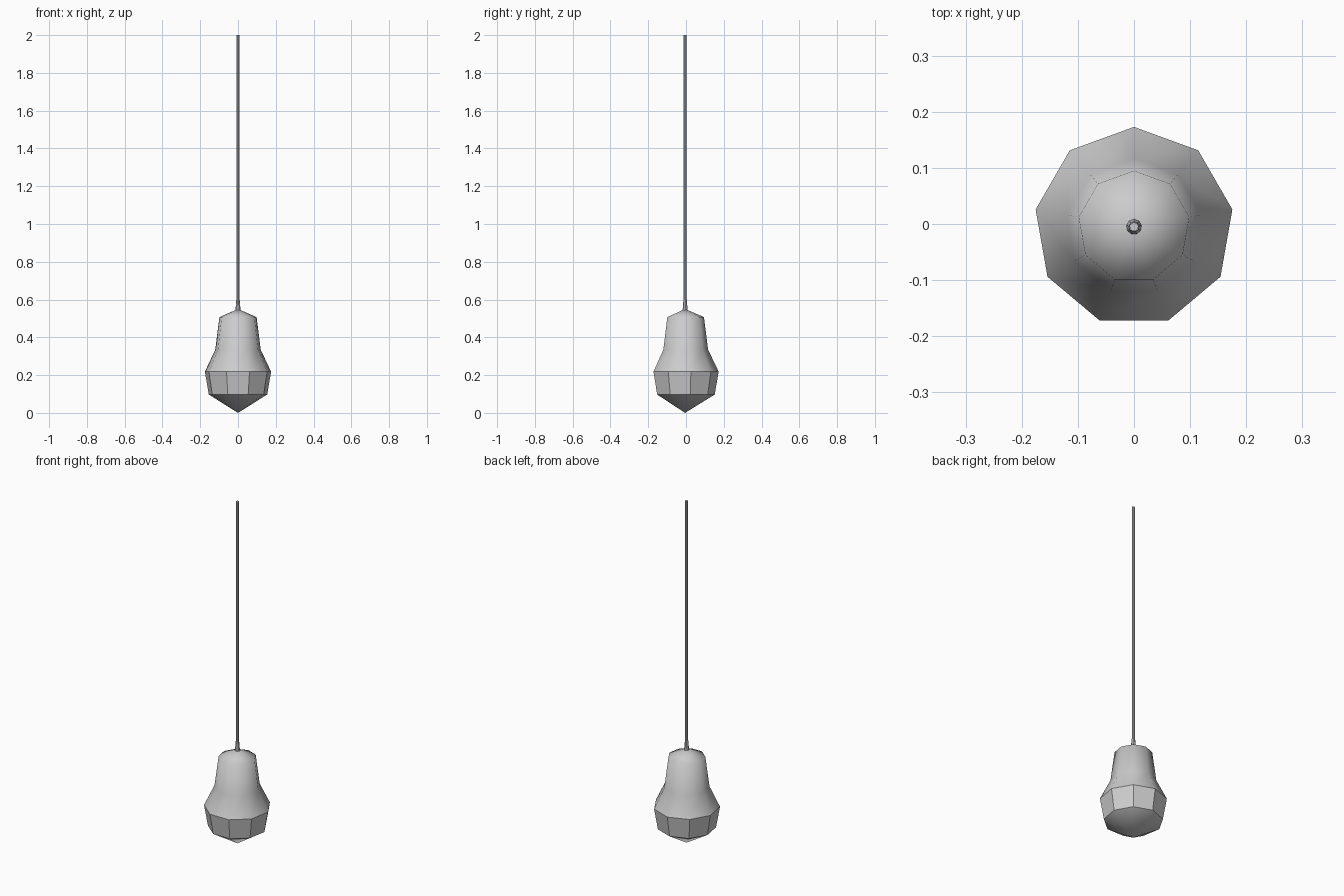
import bpy, bmesh, math

if "Cube" in bpy.data.objects:
    bpy.data.objects.remove(bpy.data.objects["Cube"])

CENTRE_Y = -0.005  # nine-sided outline is centred by its bounds


def revolve(name, profile, sides, flat_bands=(), smooth=True):
    """Turn (radius, z) points around the lamp axis; radius 0 gives a tip."""
    bm = bmesh.new()
    rings = []
    for r, z in profile:
        if r == 0:
            rings.append([bm.verts.new((0, CENTRE_Y, z))] * sides)
        else:
            angles = [math.pi / 2 + math.tau * i / sides for i in range(sides)]
            rings.append([bm.verts.new((r * math.cos(a), CENTRE_Y + r * math.sin(a), z))
                          for a in angles])
    for band, (low, high) in enumerate(zip(rings, rings[1:])):
        for i in range(sides):
            j = (i + 1) % sides
            corners = list(dict.fromkeys((low[i], low[j], high[j], high[i])))
            face = bm.faces.new(corners)
            face.smooth = smooth and band not in flat_bands
    # keep a hard edge wherever a flat facet meets its neighbours
    for e in bm.edges:
        if any(not f.smooth for f in e.link_faces):
            e.smooth = False
    bmesh.ops.recalc_face_normals(bm, faces=bm.faces)
    mesh = bpy.data.meshes.new(name)
    bm.to_mesh(mesh)
    bm.free()
    obj = bpy.data.objects.new(name, mesh)
    bpy.context.collection.objects.link(obj)
    return obj


# Bell-shaped body: pointed base, faceted band, smooth flared shade and cap
revolve("lamp_shade",
        [(0, 0), (0.157, 0.097), (0.178, 0.218), (0.122, 0.335),
         (0.1, 0.507), (0, 0.55)],
        9, flat_bands=(1,))

# Tapered cord grip
revolve("cord_grip", [(0, 0.54), (0.014, 0.54), (0.009, 0.6), (0, 0.6)], 9, smooth=False)

# Hanging cord
revolve("cord", [(0, 0.59), (0.008, 0.59), (0.008, 2.0), (0, 2.0)], 9, smooth=False)
